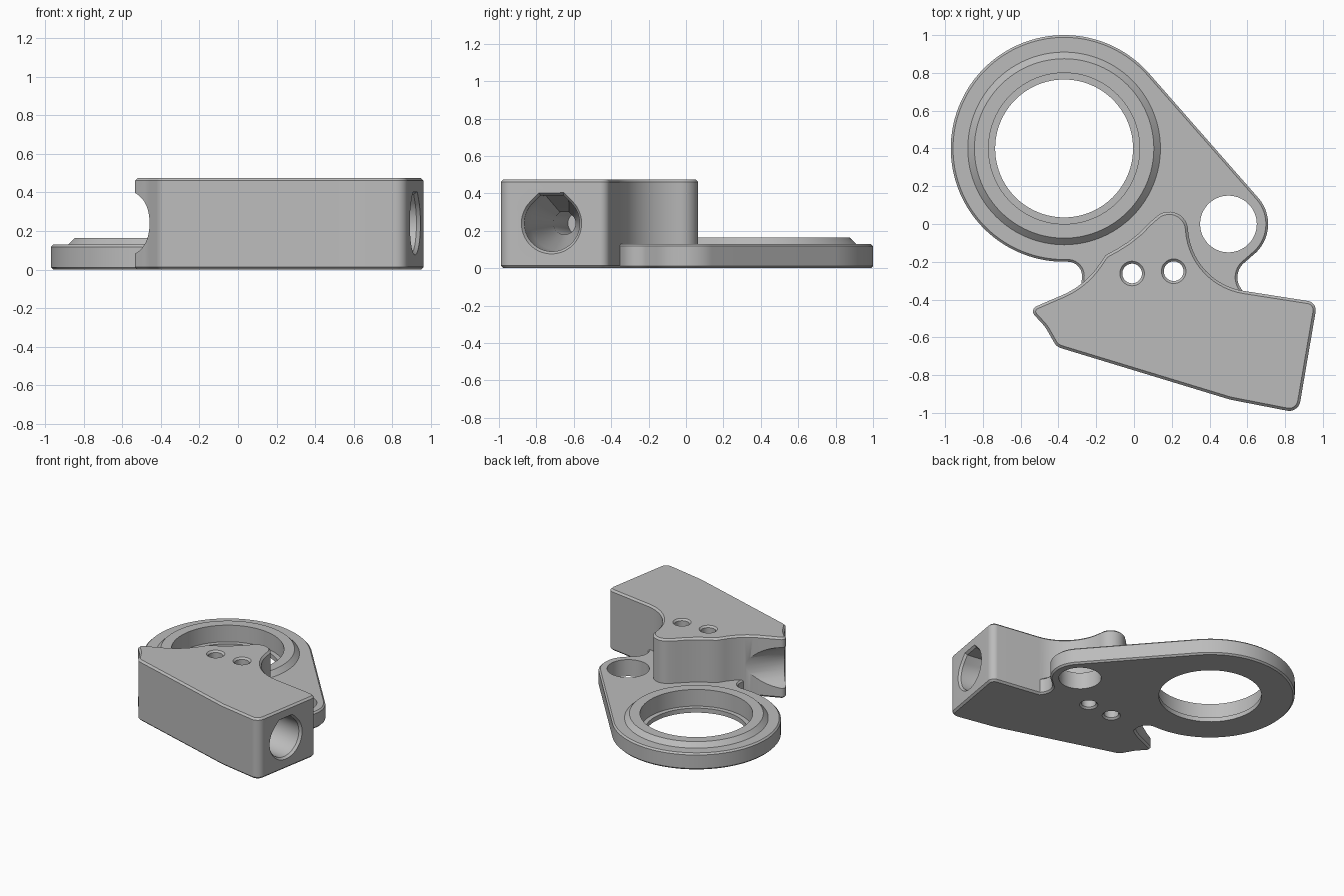
import bpy, bmesh
from math import cos, sin, radians
from mathutils import Vector, Matrix

cube = bpy.data.objects.get("Cube")
if cube:
    bpy.data.objects.remove(cube)

grey = bpy.data.materials.new("plain_grey")
grey.use_nodes = True
grey.diffuse_color = (0.5, 0.5, 0.5, 1)
grey.node_tree.nodes["Principled BSDF"].inputs["Base Color"].default_value = (0.5, 0.5, 0.5, 1)


def arc(cx, cy, r, a, b, n=72):
    """Points along an arc, angles in degrees."""
    return [(cx + r * cos(radians(a + (b - a) * i / n)),
             cy + r * sin(radians(a + (b - a) * i / n))) for i in range(n + 1)]


def circle(r):
    return arc(0, 0, r, 0, 360, 96)[:-1]


def teardrop(r):
    """Round bore with a 45 degree roof ending in a flat."""
    w = r * (2 ** 0.5 - 1)
    return arc(0, 0, r, 135, 405, 72) + [(w, r), (-w, r)]


def fillet(corners, n=14):
    """Round every (x, y, radius) corner; plain (x, y) points stay sharp."""
    out = []
    for i, c in enumerate(corners):
        p = Vector(c[:2])
        if len(c) < 3:
            out.append(p)
            continue
        u = (Vector(corners[i - 1][:2]) - p).normalized()
        v = (Vector(corners[(i + 1) % len(corners)][:2]) - p).normalized()
        half = u.angle(v) / 2
        centre = p + (u + v).normalized() * c[2] / sin(half)
        reach = c[2] * cos(half) / sin(half)
        a, b = p + u * reach - centre, p + v * reach - centre
        sweep = a.angle(b)
        for k in range(n + 1):
            t = k / n
            out.append(centre + (a * sin((1 - t) * sweep) + b * sin(t * sweep)) / sin(sweep))
    return out


def loft(name, sections, matrix=Matrix()):
    """Solid through (outline, height) sections with equal point counts."""
    bm = bmesh.new()
    rings = [[bm.verts.new((x, y, z)) for x, y in pts] for pts, z in sections]
    n = len(rings[0])
    for lo, hi in zip(rings, rings[1:]):
        for i in range(n):
            j = (i + 1) % n
            bm.faces.new((lo[i], lo[j], hi[j], hi[i]))
    bm.faces.new(rings[0][::-1])
    bm.faces.new(rings[-1])
    bm.transform(matrix)
    bmesh.ops.recalc_face_normals(bm, faces=bm.faces)
    mesh = bpy.data.meshes.new(name)
    bm.to_mesh(mesh)
    bm.free()
    mesh.materials.append(grey)
    ob = bpy.data.objects.new(name, mesh)
    bpy.context.collection.objects.link(ob)
    return ob


def turned(name, x, y, profile):
    """Round solid from (radius, height) steps."""
    return loft(name, [(circle(r), z) for r, z in profile], Matrix.Translation((x, y, 0)))


def apply(ob, mod):
    bpy.context.view_layer.objects.active = ob
    bpy.ops.object.modifier_apply(modifier=mod.name)


def chamfer(ob, width):
    mod = ob.modifiers.new("chamfer", "BEVEL")
    mod.width, mod.segments = width, 1
    mod.limit_method, mod.angle_limit = "ANGLE", radians(60)
    mod.use_clamp_overlap = False
    apply(ob, mod)


def combine(ob, tool, operation):
    mod = ob.modifiers.new("combine", "BOOLEAN")
    mod.operation, mod.solver, mod.object = operation, "EXACT", tool
    apply(ob, mod)
    bpy.data.objects.remove(tool)


# Tall clamp block
block_outline = fillet([
    (-0.41, -0.65, 0.06), (0.51, -0.93, 0.3), (0.87, -1.0, 0.06), (0.97, -0.415, 0.05),
    (0.31, -0.312, 0.35), (0.269, 0.171, 0.1), (0.08, 0.005), (0.03, -0.046), (-0.03, -0.094),
    (-0.09, -0.132), (-0.15, -0.165), (-0.26, -0.325, 0.45), (-0.555, -0.452, 0.03),
    (-0.47, -0.545, 0.2)])
body = loft("bracket_body", [(block_outline, 0), (block_outline, 0.475)])
chamfer(body, 0.014)

# Sideways round groove in the pointed end
along = Vector((0.576, 0.817, 0))
outward = Vector((-0.817, 0.576, 0))
up = Vector((0, 0, 1))
frame = Matrix((outward, up, outward.cross(up))).transposed().to_4x4()
start = Vector((-0.455, -0.56, 0.24)) + outward * 0.165
groove = loft("groove_cutter", [(circle(0.165), -0.8), (circle(0.165), 0.8)],
              Matrix.Translation(start + along * 0.15) @ frame)
combine(body, groove, "DIFFERENCE")

# Tapered bore entering the square end
inward = Vector((-0.986, 0.164, 0)).normalized()
frame = Matrix((up.cross(inward), up, inward)).transposed().to_4x4()
bore = loft("bore_cutter",
            [(teardrop(r), d) for r, d in
             ((0.18, -0.05), (0.165, 0), (0.15, 0.02), (0.145, 0.2), (0.06, 0.43), (0.06, 0.9))],
            Matrix.Translation((0.92, -0.72, 0.24)) @ frame)
combine(body, bore, "DIFFERENCE")

# Flat plate with the large ring and the small ear
plate_outline = fillet(
    arc(0.5, 0, 0.21, -52, 41.3, 30) + arc(-0.37, 0.4, 0.6, 41.3, 268, 110)
    + [(-0.27, -0.2, 0.075), (-0.285, -0.42), (-0.2, -0.48), (0.5, -0.5), (0.62, -0.42),
       (0.515, -0.265, 0.1)])
plate = loft("plate", [(plate_outline, 0), (plate_outline, 0.13)])
chamfer(plate, 0.012)
combine(body, plate, "UNION")

# Raised rim and its stepped opening
rim = turned("rim", -0.37, 0.4, [(0.51, 0.06), (0.51, 0.13), (0.475, 0.165)])
combine(body, rim, "UNION")
opening = turned("opening_cutter", -0.37, 0.4,
                 [(0.365, -0.1), (0.365, 0.035), (0.4, 0.035), (0.4, 0.3)])
combine(body, opening, "DIFFERENCE")

# Ear hole
combine(body, turned("ear_cutter", 0.5, 0, [(0.15, -0.1), (0.15, 0.3)]), "DIFFERENCE")

# Two countersunk screw holes through the block
for x, y in ((-0.01, -0.262), (0.21, -0.25)):
    screw = turned("screw_cutter", x, y,
                   [(0.08, -0.015), (0.052, 0.013), (0.052, 0.462), (0.08, 0.49)])
    combine(body, screw, "DIFFERENCE")

# Smooth curves, crisp edges
bpy.context.view_layer.update()
bpy.ops.object.select_all(action="DESELECT")
body.select_set(True)
bpy.context.view_layer.objects.active = body
bpy.ops.object.shade_smooth_by_angle(angle=radians(30))
